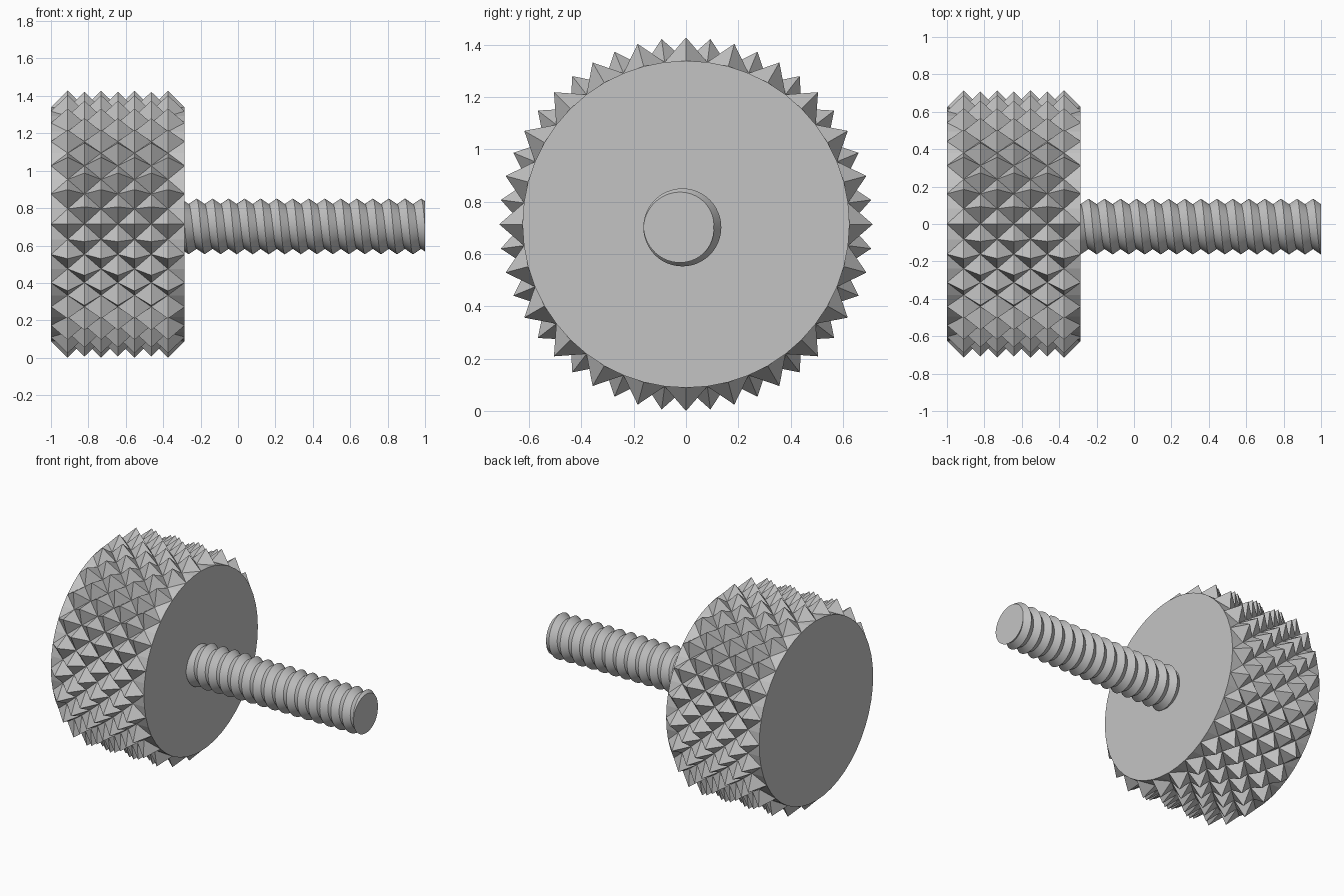
import bpy, bmesh
from math import sin, cos, pi, floor

cube = bpy.data.objects.get("Cube")
if cube:
    bpy.data.objects.remove(cube, do_unlink=True)

# Single plain metal colour
metal = bpy.data.materials.new("grey_metal")
metal.use_nodes = True
GREY = (0.55, 0.55, 0.55, 1)
metal.diffuse_color = GREY
metal.node_tree.nodes["Principled BSDF"].inputs["Base Color"].default_value = GREY


def finish(bm, name, location):
    bmesh.ops.remove_doubles(bm, verts=bm.verts[:], dist=1e-5)
    bmesh.ops.recalc_face_normals(bm, faces=bm.faces[:])
    mesh = bpy.data.meshes.new(name)
    bm.to_mesh(mesh)
    bm.free()
    mesh.materials.append(metal)
    obj = bpy.data.objects.new(name, mesh)
    obj.location = location
    bpy.context.collection.objects.link(obj)
    return obj


def polar(bm, x, angle, radius):
    return bm.verts.new((x, radius * cos(angle), radius * sin(angle)))


# Knurled head: diamond grid of pyramids around a drum
LEFT, SHOULDER = -1.0, -0.285
ROWS, AROUND = 8, 48
BASE_R, PEAK_R = 0.625, 0.714
bm = bmesh.new()


def is_peak(i, j):
    return 0 < i < ROWS and (i + j) % 2 == 1


grid = [[polar(bm, LEFT + (SHOULDER - LEFT) * i / ROWS, 2 * pi * j / AROUND,
               PEAK_R if is_peak(i, j) else BASE_R)
         for j in range(AROUND)] for i in range(ROWS + 1)]
for i in range(ROWS):
    for j in range(AROUND):
        k = (j + 1) % AROUND
        a, b, c, d = grid[i][j], grid[i + 1][j], grid[i + 1][k], grid[i][k]
        # split every cell along its valley line
        if (i + j) % 2 == 0:
            bm.faces.new((a, b, c))
            bm.faces.new((a, c, d))
        else:
            bm.faces.new((a, b, d))
            bm.faces.new((b, c, d))
bm.faces.new(grid[0])
bm.faces.new(grid[ROWS])
finish(bm, "knurled_head", (0, 0, 0.714))

# Threaded shaft: right-hand V thread cut square at both ends
TIP, PITCH = 1.0, 0.0857
ROOT_R, CREST_R = 0.12, 0.149
SEGMENTS = 48
HALF_TURNS = 34
bm = bmesh.new()


def thread_radius(x, angle):
    phase = (x - TIP) / PITCH - (angle - pi) / (2 * pi)
    return ROOT_R + (CREST_R - ROOT_R) * abs(2 * (phase - floor(phase)) - 1)


columns = []
for s in range(SEGMENTS + 1):
    angle = 2 * pi * s / SEGMENTS
    start = TIP + PITCH * (angle - pi) / (2 * pi)
    column = []
    for k in range(-HALF_TURNS, 3):
        x = min(max(start + k * PITCH / 2, SHOULDER - 0.005), TIP)
        column.append(polar(bm, x, angle, thread_radius(x, angle)))
    columns.append(column)
for left, right in zip(columns, columns[1:]):
    for k in range(len(left) - 1):
        quad = (left[k], right[k], right[k + 1], left[k + 1])
        corners = []
        for v in quad:
            if all((v.co - w.co).length > 1e-5 for w in corners):
                corners.append(v)
        if len(corners) > 2:
            bm.faces.new(corners)
for end in (0, -1):
    bm.faces.new([column[end] for column in columns[:-1]])
shaft = finish(bm, "threaded_shaft", (0, -0.014, 0.702))

bpy.ops.object.select_all(action="DESELECT")
shaft.select_set(True)
bpy.context.view_layer.objects.active = shaft
bpy.ops.object.shade_smooth_by_angle(angle=pi / 6)
